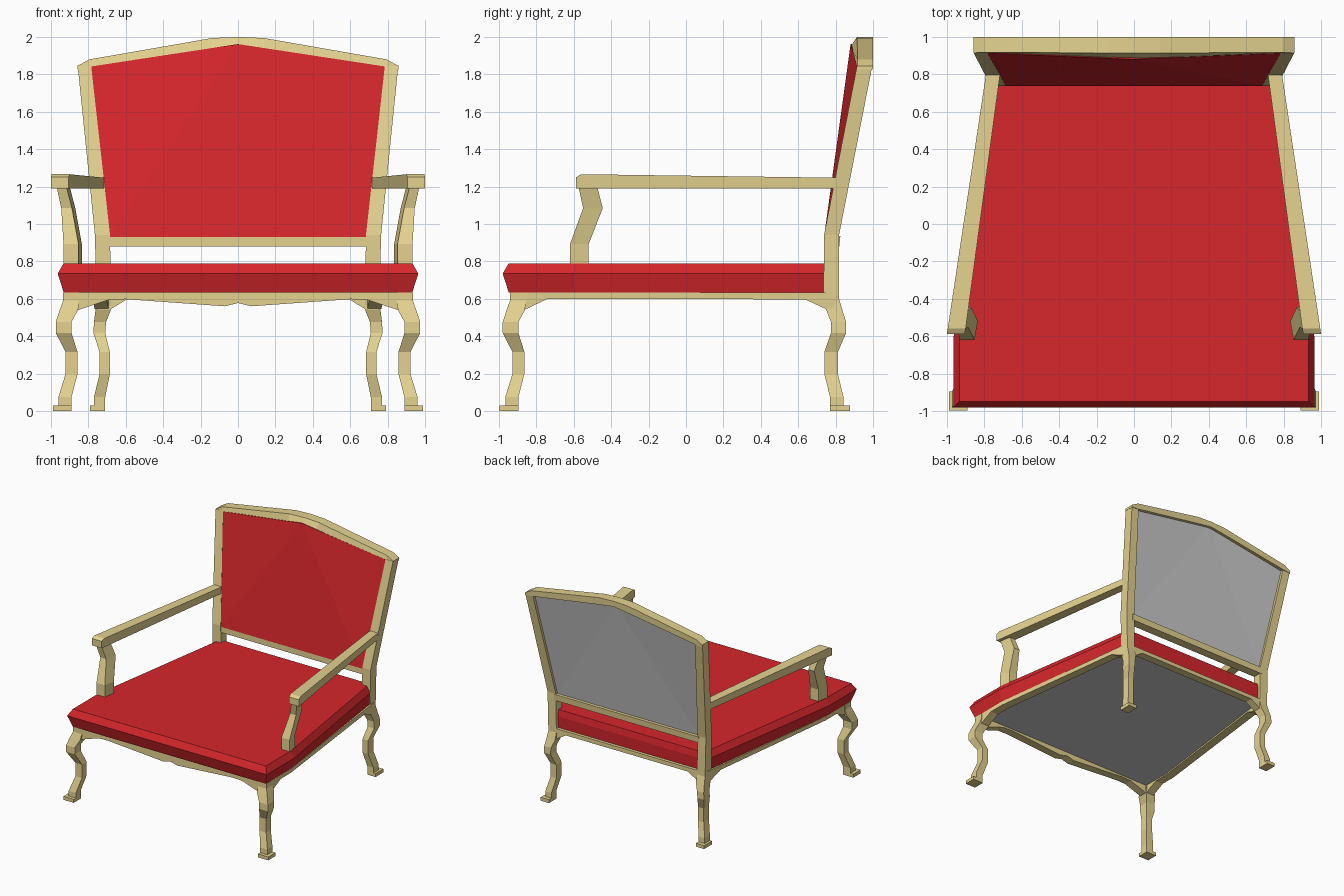
import bpy, bmesh

if "Cube" in bpy.data.objects:
    bpy.data.objects.remove(bpy.data.objects["Cube"])


def material(name, color):
    m = bpy.data.materials.new(name)
    m.diffuse_color = (*color, 1)
    m.use_nodes = True
    m.node_tree.nodes["Principled BSDF"].inputs["Base Color"].default_value = m.diffuse_color
    return m


GOLD = material("gilded_wood", (0.78, 0.65, 0.28))
RED = material("red_fabric", (0.68, 0.02, 0.025))


def loft(name, rings, mat=None, mirror=False, fan=False):
    """Skin a list of equal-length rings and cap both ends."""
    bm = bmesh.new()
    vs = [[bm.verts.new(p) for p in r] for r in rings]
    n = len(rings[0])
    for a, b in zip(vs, vs[1:]):
        for i in range(n):
            j = (i + 1) % n
            bm.faces.new((a[i], a[j], b[j], b[i]))
    for cap in (vs[0], vs[-1]):
        if fan:
            for i in range(1, n - 1):
                bm.faces.new((cap[0], cap[i], cap[i + 1]))
        else:
            bm.faces.new(cap)
    bmesh.ops.recalc_face_normals(bm, faces=bm.faces)
    me = bpy.data.meshes.new(name)
    bm.to_mesh(me)
    bm.free()
    ob = bpy.data.objects.new(name, me)
    bpy.context.collection.objects.link(ob)
    if mat:
        me.materials.append(mat)
    if mirror:
        ob.modifiers.new("Mirror", 'MIRROR')
    return ob


def rect(z, xo, xi, ya, yb):
    return [(xo, ya, z), (xi, ya, z), (xi, yb, z), (xo, yb, z)]


def side_x(y):
    """Outer half width of the seat frame at depth y."""
    return 0.933 if y < -0.6 else 0.933 - 0.176 * (y + 0.6) / 1.418


def seat_outline(z, front, back, yf, yb):
    half = [(front, yf), (front, -0.6), (back, yb)]
    return [(x, y, z) for x, y in half] + [(-x, y, z) for x, y in reversed(half)]


# Front legs: the same S-curve in both directions (z, outer, inner)
curve = [(0, .99, .89), (.03, .99, .89), (.03, .96, .89), (.075, .96, .89),
         (.198, .922, .858), (.316, .922, .858), (.417, .974, .89),
         (.476, .974, .89), (.54, .953, .855), (.59, .935, .85), (.635, .935, .85)]
loft("front_leg", [rect(z, o, i, -o - .006, -i - .006) for z, o, i in curve], GOLD, True)

# Back legs rising into the raked back posts (z, x outer, x inner, y front, y back)
post = [(0, .79, .71, .77, .877), (.03, .79, .71, .77, .877), (.03, .77, .71, .77, .842),
        (.075, .77, .71, .77, .842), (.198, .74, .685, .74, .812),
        (.316, .74, .685, .74, .812), (.417, .773, .71, .775, .856),
        (.476, .77, .705, .775, .856), (.54, .762, .68, .75, .836),
        (.6, .757, .68, .738, .818), (.94, .765, .684, .738, .818),
        (1.845, .857, .785, .914, .996)]
loft("back_leg_and_post", [rect(*p) for p in post], GOLD, True)

# Seat rails with corner brackets
half = [(.07, .56), (.6, .598), (.69, .595), (.855, .54), (.93, .54), (.93, .635)]
front = [(0, .578)] + half + [(-x, z) for x, z in reversed(half)]
loft("front_rail", [[(x, y, z) for x, z in front] for y in (-.938, -.865)], GOLD)

back_half = [(.59, .6), (.68, .545), (.75, .545), (.75, .635)]
back = back_half + [(-x, z) for x, z in reversed(back_half)]
loft("back_rail", [[(x, y, z) for x, z in back] for y in (.745, .816)], GOLD)

side = [(-.938, .635), (-.938, .54), (-.866, .54), (-.74, .6), (-.6, .6), (.636, .597),
        (.75, .545), (.816, .545), (.816, .635), (-.6, .635)]
loft("side_rail", [[(side_x(y) - d, y, z) for y, z in side] for d in (0, .075)], GOLD, True)

# Seat underside and cushion
loft("seat_base", [seat_outline(z, .89, .71, -.9, .78) for z in (.612, .634)])
loft("seat_cushion", [seat_outline(.635, .932, .745, -.948, .79),
                      seat_outline(.735, .964, .75, -.98, .795),
                      seat_outline(.79, .932, .722, -.948, .785)], RED)

# Crest rail, arched (x, y front low, z low, y front top, z top)
crest = [(0, .882, 1.952, .914, 2.0), (.14, .887, 1.932, .914, 1.994),
         (.795, .914, 1.83, .918, 1.88), (.857, .914, 1.825, .918, 1.846)]
crest = [(-c[0], *c[1:]) for c in reversed(crest[1:])] + crest
loft("crest_rail", [[(x, yl, zl), (x, yt, zt), (x, 1.0, zt), (x, .998, zl)]
                    for x, yl, zl, yt, zt in crest], GOLD)

# Lower back rail
loft("lower_back_rail", [[(x, .74, .88), (x, .82, .88), (x, .825, .935), (x, .74, .935)]
                         for x in (-.7, .7)], GOLD)


# Upholstered back panel and its grey rear face
def panel(yb, yc, ya):
    return [(0, ya, 1.962), (.787, yc, 1.842), (.687, yb, .93),
            (-.687, yb, .93), (-.787, yc, 1.842)]


loft("back_upholstery", [panel(.738, .914, .88), panel(.785, .955, .955)], RED, fan=True)
loft("back_panel_rear", [panel(.785, .955, .955), panel(.797, .97, .975)], fan=True)

# Armrests (y, x outer, x inner, z top)
arm = [(-.588, 1.0, .905, 1.25), (-.56, .996, .9, 1.266), (.83, .787, .712, 1.247)]
loft("armrest", [[(o, y, 1.19), (i, y, 1.19), (i, y, t), (o, y, t)]
                 for y, o, i, t in arm], GOLD, True)

# Arm supports, bent backward (z, x outer, x inner, y front, y back)
support = [(.64, .933, .835, -.62, -.52), (.893, .933, .835, -.62, -.52),
           (1.085, .945, .87, -.55, -.445), (1.2, .97, .9, -.575, -.475)]
loft("arm_support", [[(o, a, z), (i + .018, a, z), (i, b, z), (o - .018, b, z)]
                     for z, o, i, a, b in support], GOLD, True)
